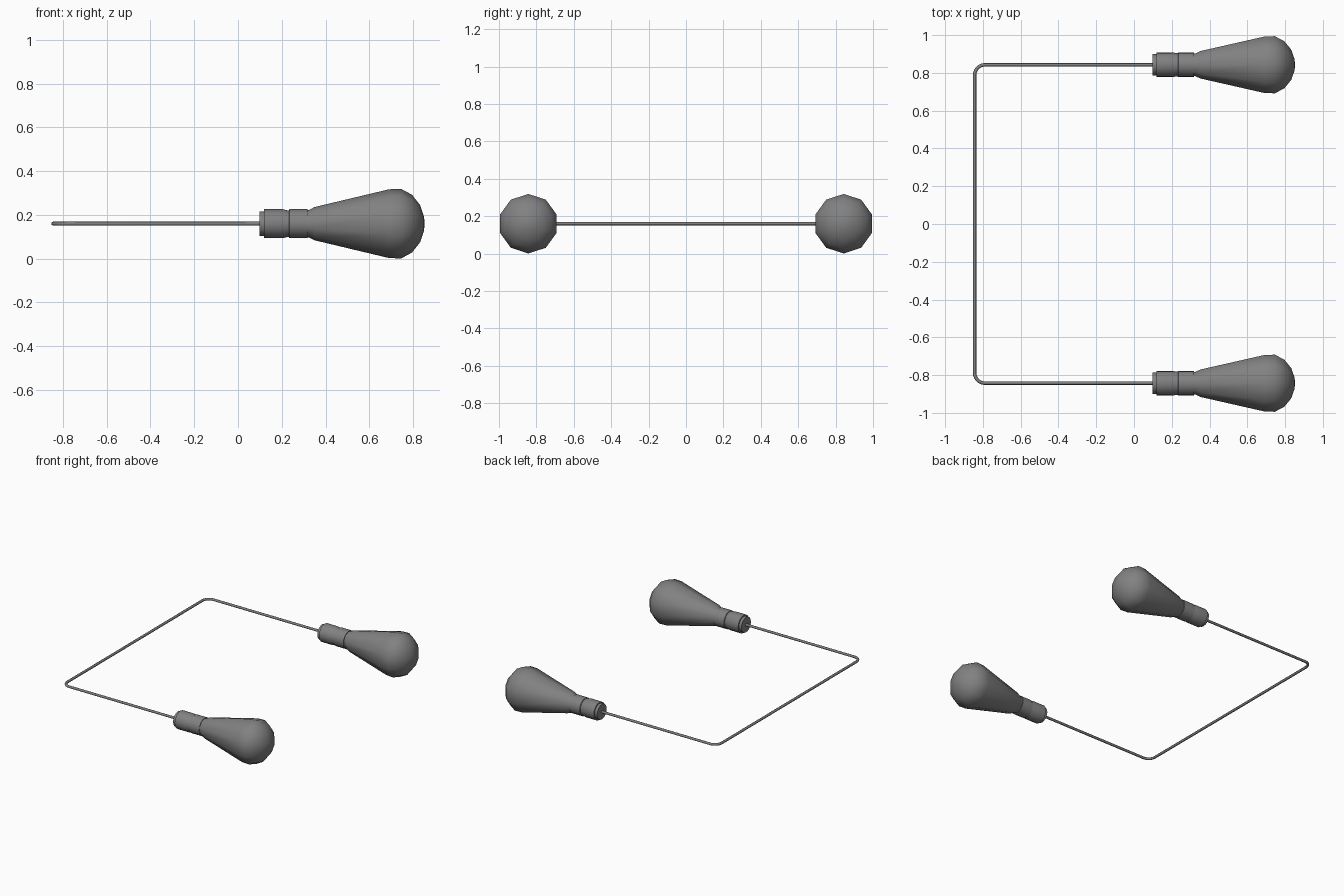
import bpy, math
from mathutils import Vector, Matrix

cube = bpy.data.objects.get("Cube")
if cube:
    bpy.data.objects.remove(cube, do_unlink=True)

AXIS_Y, AXIS_Z = 0.843, 0.16

grey = bpy.data.materials.new("grey metal")
grey.use_nodes = True
colour = (0.22, 0.22, 0.22, 1)
grey.diffuse_color = colour
grey.node_tree.nodes["Principled BSDF"].inputs["Base Color"].default_value = colour


def lathe(name, profile, y, sides, angle):
    """Spin (x, radius) rings about the x axis, capping both ends."""
    verts, faces = [], []
    for x, r in profile:
        for i in range(sides):
            a = 2 * math.pi * i / sides
            verts.append((x, y + r * math.sin(a), AXIS_Z + r * math.cos(a)))
    for k in range(len(profile) - 1):
        for i in range(sides):
            j = (i + 1) % sides
            a, b = k * sides, (k + 1) * sides
            faces.append((a + i, a + j, b + j, b + i))
    faces.append(tuple(reversed(range(sides))))
    faces.append(tuple(range(len(verts) - sides, len(verts))))
    mesh = bpy.data.meshes.new(name)
    mesh.from_pydata(verts, [], faces)
    mesh.materials.append(grey)
    obj = bpy.data.objects.new(name, mesh)
    bpy.context.collection.objects.link(obj)
    finish(obj, angle)


def finish(obj, angle):
    bpy.ops.object.select_all(action='DESELECT')
    obj.select_set(True)
    bpy.context.view_layer.objects.active = obj
    bpy.ops.object.mode_set(mode='EDIT')
    bpy.ops.mesh.select_all(action='SELECT')
    bpy.ops.mesh.normals_make_consistent(inside=False)
    bpy.ops.object.mode_set(mode='OBJECT')
    bpy.ops.object.shade_smooth_by_angle(angle=math.radians(angle))


# Pear-shaped grips, each with a stepped collar where the rod enters
grip = [(0.30, 0.06), (0.325, 0.063), (0.35, 0.076), (0.69, 0.157), (0.745, 0.159),
        (0.795, 0.132), (0.832, 0.085), (0.849, 0.035), (0.852, 0.012)]
collar = [(0.098, 0.056), (0.118, 0.056), (0.118, 0.066), (0.205, 0.066),
          (0.225, 0.061), (0.232, 0.061), (0.235, 0.066), (0.318, 0.066), (0.318, 0.05)]
for side, y in (("left", AXIS_Y), ("right", -AXIS_Y)):
    lathe(side + "_grip", grip, y, 10, 50)
    lathe(side + "_collar", collar, y, 16, 35)

# Rod bent into a U with two rounded corners
R, BACK = 0.055, -0.844
path = [(0.11, AXIS_Y)]
for s in (1, -1):
    arc = [math.radians(90 + 15 * i) for i in range(7)]
    bend = [(BACK + R + R * math.cos(a), s * (AXIS_Y - R + R * math.sin(a))) for a in arc]
    path += bend if s > 0 else bend[::-1]
path.append((0.11, -AXIS_Y))

curve = bpy.data.curves.new("rod", 'CURVE')
curve.dimensions = '3D'
curve.bevel_depth = 0.009
curve.bevel_resolution = 2
curve.use_fill_caps = True
spline = curve.splines.new('POLY')
spline.points.add(len(path) - 1)
for p, (x, y) in zip(spline.points, path):
    p.co = (x, y, AXIS_Z, 1)
curve.materials.append(grey)
rod = bpy.data.objects.new("bent_rod", curve)
bpy.context.collection.objects.link(rod)
bpy.ops.object.select_all(action='DESELECT')
rod.select_set(True)
bpy.context.view_layer.objects.active = rod
bpy.ops.object.convert(target='MESH')
finish(bpy.context.object, 50)
